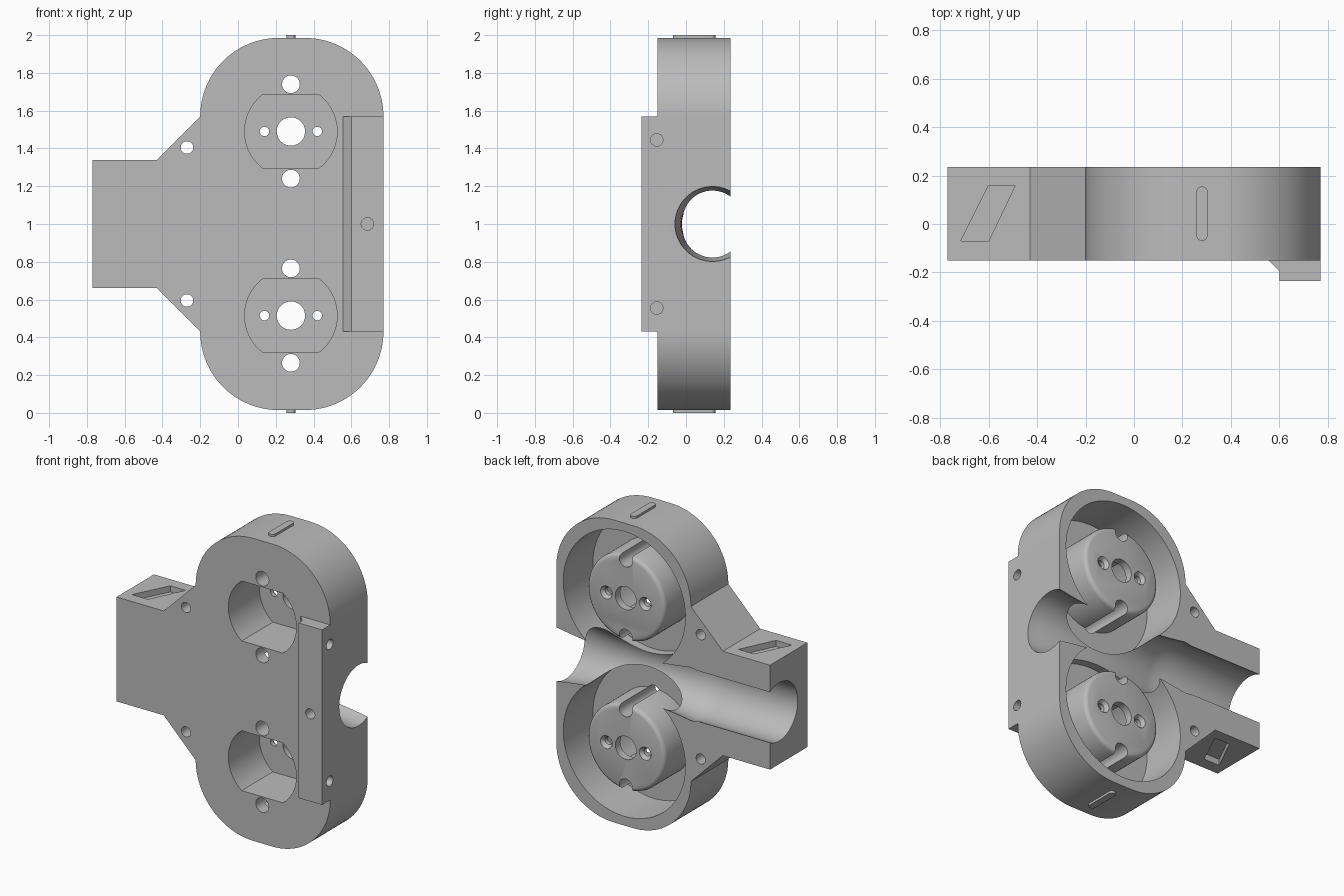
import bpy, bmesh, math
from mathutils import Vector

if "Cube" in bpy.data.objects:
    bpy.data.objects.remove(bpy.data.objects["Cube"], do_unlink=True)

grey = bpy.data.materials.new("plain_grey")
grey.use_nodes = True
grey.diffuse_color = (0.5, 0.5, 0.5, 1)
grey.node_tree.nodes["Principled BSDF"].inputs["Base Color"].default_value = (0.5, 0.5, 0.5, 1)


def place(axis, u, v, w):
    """u, v across and w along the axis."""
    return {"x": Vector((w, u, v)), "y": Vector((u, w, v)), "z": Vector((u, v, w))}[axis]


def loft(name, axis, rings):
    """Solid through equal-length outlines, each given as (points, position)."""
    bm = bmesh.new()
    loops = [[bm.verts.new(place(axis, u, v, w)) for u, v in pts] for pts, w in rings]
    n = len(loops[0])
    for a, b in zip(loops, loops[1:]):
        for i in range(n):
            bm.faces.new((a[i], a[(i + 1) % n], b[(i + 1) % n], b[i]))
    bm.faces.new(loops[0])
    bm.faces.new(loops[-1])
    bmesh.ops.recalc_face_normals(bm, faces=bm.faces)
    mesh = bpy.data.meshes.new(name)
    bm.to_mesh(mesh)
    bm.free()
    mesh.materials.append(grey)
    ob = bpy.data.objects.new(name, mesh)
    bpy.context.collection.objects.link(ob)
    return ob


def prism(name, axis, pts, w0, w1):
    return loft(name, axis, [(pts, w0), (pts, w1)])


def arc(cu, cv, r, start, end, n):
    return [(cu + r * math.cos(math.radians(start + (end - start) * i / n)),
             cv + r * math.sin(math.radians(start + (end - start) * i / n)))
            for i in range(n + 1)]


def turned(name, axis, cu, cv, profile, n=64):
    """Round solid from (position, radius) pairs."""
    return loft(name, axis, [(arc(cu, cv, r, 0, 360, n)[:-1], w) for w, r in profile])


def combine(target, tool, operation="DIFFERENCE"):
    mod = target.modifiers.new("combine", "BOOLEAN")
    mod.operation = operation
    mod.solver = "EXACT"
    mod.object = tool
    bpy.context.view_layer.objects.active = target
    bpy.ops.object.modifier_apply(modifier=mod.name)
    bpy.data.objects.remove(tool, do_unlink=True)


FRONT, BACK, MID = -0.15, 0.235, 1.0
CX, LOBES = 0.28, (0.515, 1.49)

# Body plate with rounded lobes and a side arm
R = 0.415
outline = (arc(0.77 - R, 1.985 - R, R, 0, 90, 24) + arc(-0.2 + R, 1.985 - R, R, 90, 180, 24)
           + [(-0.43, 1.34), (-0.77, 1.34), (-0.77, 0.66), (-0.43, 0.66)]
           + arc(-0.2 + R, 0.015 + R, R, 180, 270, 24) + arc(0.77 - R, 0.015 + R, R, 270, 360, 24))
body = prism("housing_body", "y", outline, FRONT, BACK)

# Rail along the front edge
rail = prism("rail", "z", [(0.555, -0.15), (0.6, -0.195), (0.6, -0.235), (0.77, -0.235),
                           (0.77, -0.1), (0.555, -0.1)], 0.43, 1.57)
combine(body, rail, "UNION")

# Round back pockets, each holding a motor boss
for cz in LOBES:
    combine(body, turned("pocket", "y", CX, cz, [(-0.07, 0.44), (0.4, 0.44)], 96))
for cz in LOBES:
    combine(body, turned("boss", "y", CX, cz, [(-0.11, 0.28), (0.195, 0.28), (0.207, 0.276),
                                               (0.216, 0.267), (0.22, 0.255)], 96), "UNION")

# Waisted channel along the arm, open to the back
channel = [(-0.9, 0.19), (-0.25, 0.19)]
for i in range(17):
    x = -0.2 + i * 0.06
    channel.append((x, 0.162 + 0.036 * min(1, abs(x - CX) / 0.48) ** 2))
channel.append((0.9, 0.2))
combine(body, turned("channel", "x", 0.14, MID, channel))

# Motor recesses and their screw holes
flat = math.degrees(math.asin(0.195 / 0.245))
for cz in LOBES:
    recess = arc(CX, cz, 0.245, -flat, flat, 20) + arc(CX, cz, 0.245, 180 - flat, 180 + flat, 20)
    combine(body, prism("recess", "y", recess, -0.3, 0.17))
    combine(body, turned("shaft_hole", "y", CX, cz, [(0.1, 0.075), (0.3, 0.075)], 48))
    for s in (-1, 1):
        combine(body, turned("motor_screw", "y", CX + s * 0.14, cz,
                             [(0.1, 0.025), (0.197, 0.025), (0.225, 0.046), (0.3, 0.046)], 32))
        combine(body, turned("long_screw", "y", CX, cz + s * 0.25, [(-0.3, 0.047), (0.3, 0.047)], 32))

# Mirrored holes, engraved marks and end tabs
mark = [(-0.715, -0.07), (-0.6, -0.07), (-0.49, 0.16), (-0.6, 0.16)]
tab = arc(0.281, 0.132, 0.023, 0, 180, 12) + arc(0.281, -0.047, 0.023, 180, 360, 12)
for s in (-1, 1):
    combine(body, turned("arm_hole", "y", -0.27, MID + s * 0.405, [(-0.3, 0.033), (0.3, 0.033)], 32))
    combine(body, turned("side_hole", "x", -0.155, MID + s * 0.445, [(0.6, 0.033), (0.9, 0.033)], 32))
    combine(body, prism("mark", "z", mark, MID + s * 0.3, MID + s * 0.4))
    combine(body, prism("end_tab", "z", tab, MID + s * 0.96, MID + s), "UNION")
combine(body, turned("rail_hole", "y", 0.685, MID, [(-0.3, 0.033), (-0.12, 0.033)], 32))

# Smooth the round walls, keep edges crisp
bpy.ops.object.select_all(action="DESELECT")
body.select_set(True)
bpy.context.view_layer.objects.active = body
bpy.ops.object.shade_smooth_by_angle(angle=math.radians(30))
